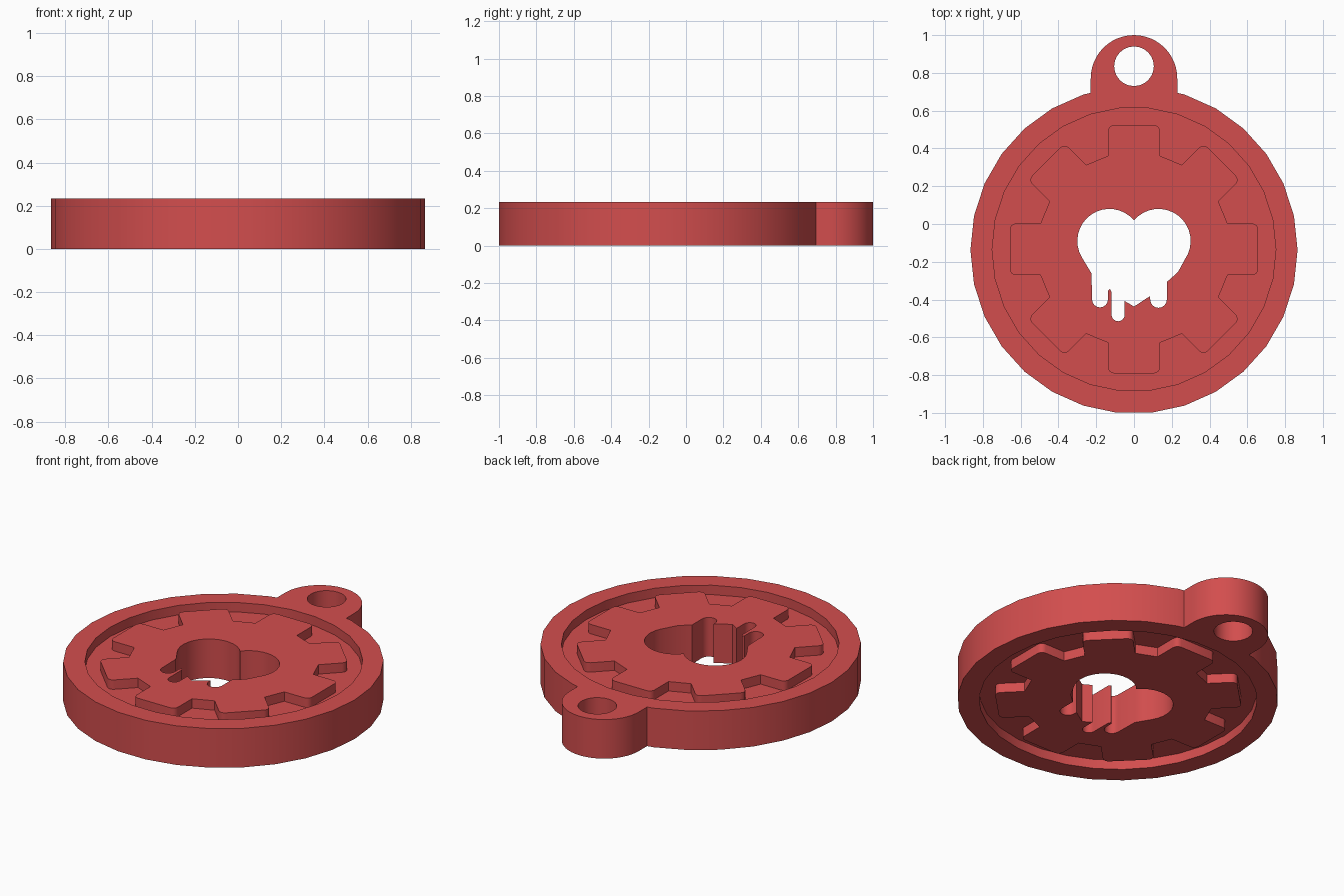
import bpy, bmesh, math
from math import sin, cos, pi, radians
from mathutils import Matrix, Vector

if "Cube" in bpy.data.objects:
    bpy.data.objects.remove(bpy.data.objects["Cube"])

H = 0.233            # full thickness
RECESS = 0.056       # depth of the recess on both faces
CY = -0.134          # centre of the disc

red = bpy.data.materials.new("red")
red.diffuse_color = (0.65, 0.076, 0.076, 1)
red.use_nodes = True
red.node_tree.nodes["Principled BSDF"].inputs["Base Color"].default_value = red.diffuse_color


def arc(cx, cy, r, a0, a1, n):
    """Points on an arc, angles in degrees."""
    return [(cx + r * cos(radians(a0 + (a1 - a0) * i / n)),
             cy + r * sin(radians(a0 + (a1 - a0) * i / n))) for i in range(n + 1)]


def plate(name, loops, z0, z1):
    """Extrude an outline (first loop) with holes (other loops)."""
    bm = bmesh.new()
    for pts in loops:
        vs = [bm.verts.new((x, y, z0)) for x, y in pts]
        for a, b in zip(vs, vs[1:] + vs[:1]):
            bm.edges.new((a, b))
    bmesh.ops.triangle_fill(bm, edges=bm.edges[:], use_beauty=True,
                            use_dissolve=False, normal=(0, 0, 1))
    ext = bmesh.ops.extrude_face_region(bm, geom=bm.faces[:], use_keep_orig=True)
    top = [g for g in ext["geom"] if isinstance(g, bmesh.types.BMVert)]
    bmesh.ops.translate(bm, verts=top, vec=(0, 0, z1 - z0))
    bmesh.ops.recalc_face_normals(bm, faces=bm.faces[:])
    me = bpy.data.meshes.new(name)
    bm.to_mesh(me)
    bm.free()
    me.materials.append(red)
    ob = bpy.data.objects.new(name, me)
    bpy.context.collection.objects.link(ob)
    bpy.ops.object.select_all(action='DESELECT')
    ob.select_set(True)
    bpy.context.view_layer.objects.active = ob
    bpy.ops.object.shade_smooth_by_angle(angle=radians(30))
    return ob


# Outer rim with hanging tab and its hole
rim_outline = [(0.229, 0.694)] + arc(0, 0.771, 0.229, 0, 180, 24) + [(-0.229, 0.694)]
rim_outline += arc(0, -0.138, 0.866, 108, 432, 27)
recess_circle = arc(0, CY, 0.751, 0, 348, 29)
tab_hole = arc(0, 0.835, 0.105, 0, 345, 23)
plate("rim_with_tab", [rim_outline, recess_circle, tab_hole], 0, H)

# Thin web joining the rim and the gear
plate("web", [arc(0, CY, 0.753, 0, 348, 29), arc(0, CY, 0.45, 0, 345, 23)],
      RECESS, H - RECESS)

# Gear outline: one tooth with rounded tips, repeated eight times
W, TIP, ROOT, R = 0.137, 0.657, 0.495, 0.032
tooth = [(W, ROOT)] + arc(W - R, TIP - R, R, 0, 90, 4)
tooth += arc(R - W, TIP - R, R, 90, 180, 4) + [(-W, ROOT)]
gear_outline = []
for k in range(8):
    turn = Matrix.Rotation(k * pi / 4, 2)
    for p in tooth:
        q = turn @ Vector(p)
        gear_outline.append((q.x, q.y + CY))

# Heart opening with dripping lower edge
heart = arc(-0.13, -0.09, 0.17, 40, 210, 16) + [(-0.249, -0.222), (-0.225, -0.262)]
heart += arc(-0.18, -0.40, 0.042, 180, 360, 8)
heart += [(-0.138, -0.355), (-0.128, -0.344), (-0.119, -0.36)]
heart += arc(-0.084, -0.48, 0.035, 180, 360, 8)
heart += [(-0.049, -0.408), (0, -0.437), (0.086, -0.381)]
heart += arc(0.13, -0.40, 0.044, 180, 360, 8)
heart += [(0.174, -0.307), (0.233, -0.254)]
heart += arc(0.13, -0.09, 0.17, -35, 140, 16)[:-1]
plate("gear", [gear_outline, heart], 0, H)
